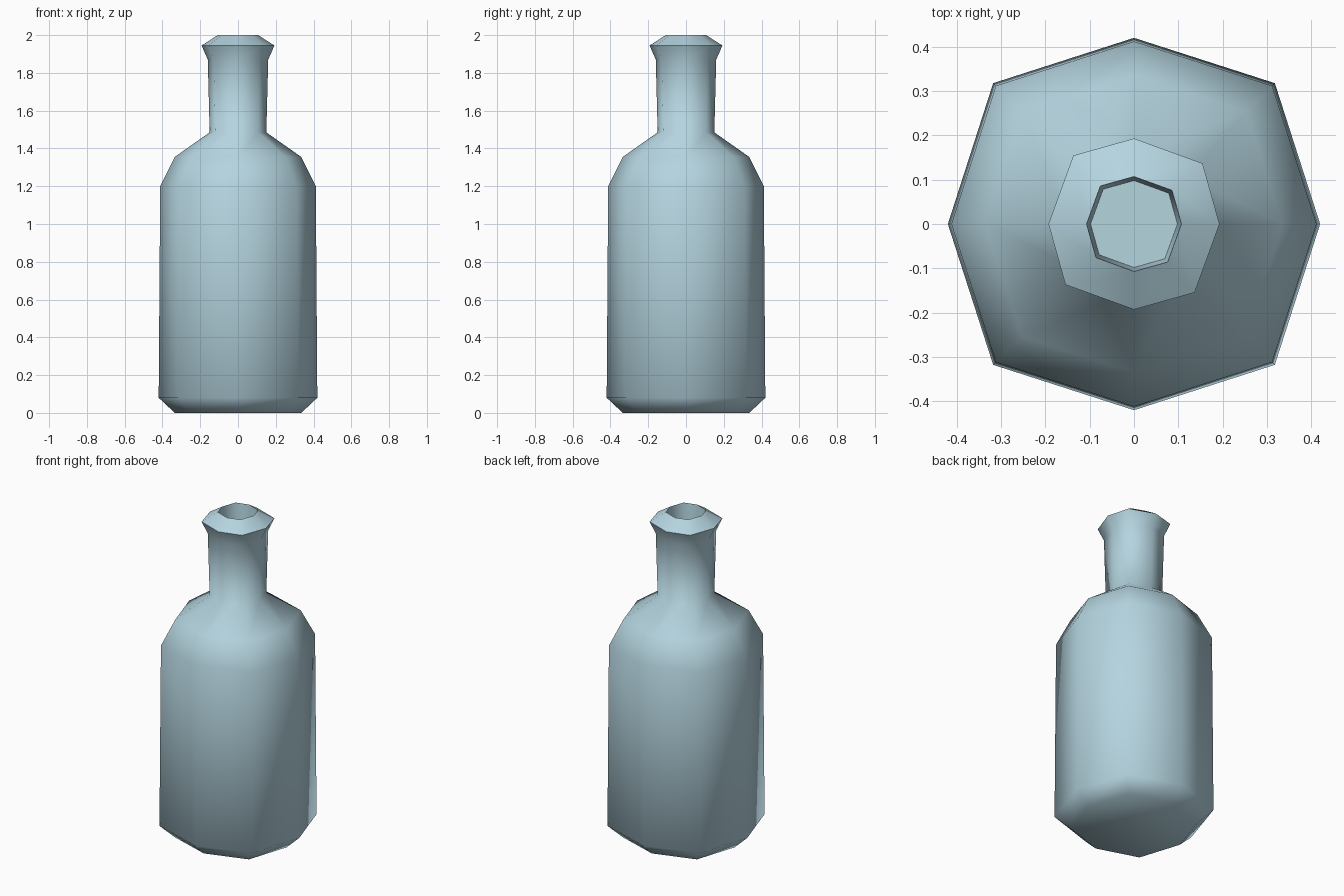
import bpy, bmesh, math

if "Cube" in bpy.data.objects:
    bpy.data.objects.remove(bpy.data.objects["Cube"])

# pale blue glass colour
glass = bpy.data.materials.new("pale_blue")
glass.diffuse_color = (0.46, 0.66, 0.74, 1)
glass.use_nodes = True
glass.node_tree.nodes["Principled BSDF"].inputs["Base Color"].default_value = glass.diffuse_color

# profile: (radius, height, twist of the diagonal corners in degrees)
PROFILE = [
    (0.335, 0.0, 0), (0.42, 0.08, 0), (0.412, 1.2, 0),         # base and body
    (0.335, 1.355, 0), (0.15, 1.485, 3.5),                     # shoulder
    (0.16, 1.87, 3.5), (0.193, 1.945, 3.5), (0.107, 2.0, 3.5), # neck and lip
    (0.098, 1.88, 3.5),                                        # mouth hollow
]


def ring(bm, r, z, twist):
    # eight corners, the diagonal ones slightly further out
    verts = []
    for i in range(8):
        odd = i % 2
        a = math.radians(45 * i - twist * odd)
        rr = r * (1.07 if odd else 1.0)
        verts.append(bm.verts.new((rr * math.cos(a), rr * math.sin(a), z)))
    return verts


bm = bmesh.new()
rings = [ring(bm, *p) for p in PROFILE]
for lo, hi in zip(rings, rings[1:]):
    for i in range(8):
        j = (i + 1) % 8
        bm.faces.new((lo[i], lo[j], hi[j], hi[i]))
bm.faces.new(rings[0][::-1])   # underside
bm.faces.new(rings[-1])        # floor of the mouth
bmesh.ops.recalc_face_normals(bm, faces=bm.faces)

mesh = bpy.data.meshes.new("bottle")
bm.to_mesh(mesh)
bm.free()
mesh.materials.append(glass)
bottle = bpy.data.objects.new("bottle", mesh)
bpy.context.collection.objects.link(bottle)
bpy.context.view_layer.objects.active = bottle
bottle.select_set(True)
bpy.ops.object.shade_smooth_by_angle(angle=math.radians(70))
